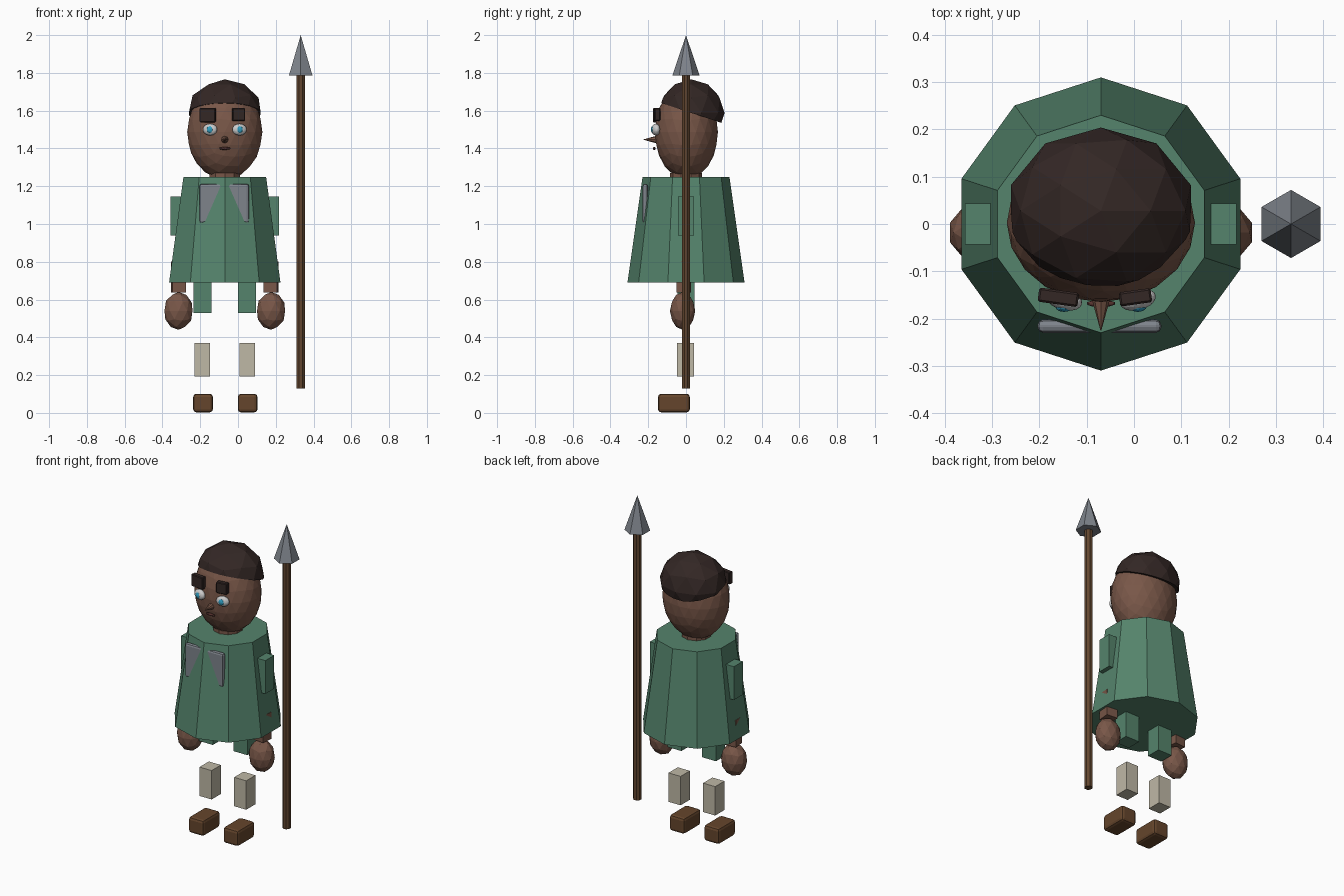
import bpy, bmesh
from math import radians, pi
from mathutils import Matrix, Vector

if "Cube" in bpy.data.objects:
    bpy.data.objects.remove(bpy.data.objects["Cube"])

CX = -0.07  # body centre line


def mat(name, r, g, b):
    m = bpy.data.materials.new(name)
    m.diffuse_color = (r, g, b, 1)
    m.use_nodes = True
    m.node_tree.nodes["Principled BSDF"].inputs["Base Color"].default_value = m.diffuse_color
    return m


SKIN = mat("skin", 0.19, 0.095, 0.065)
HAIR = mat("hair", 0.033, 0.02, 0.018)
GREEN = mat("green_cloth", 0.09, 0.23, 0.15)
BEIGE = mat("beige_cloth", 0.52, 0.48, 0.38)
LEATHER = mat("leather", 0.13, 0.06, 0.025)
WOOD = mat("wood", 0.12, 0.06, 0.028)
STEEL = mat("steel", 0.21, 0.23, 0.26)
WHITE = mat("eye_white", 0.8, 0.8, 0.8)
BLUE = mat("iris_blue", 0.03, 0.35, 0.55)
LIP = mat("lip", 0.1, 0.035, 0.03)


def finish(name, bm, material, loc=(0, 0, 0), rot=(0, 0, 0), bevel=0, segments=2):
    bmesh.ops.recalc_face_normals(bm, faces=bm.faces)
    me = bpy.data.meshes.new(name)
    bm.to_mesh(me)
    bm.free()
    ob = bpy.data.objects.new(name, me)
    ob.location = loc
    ob.rotation_euler = [radians(a) for a in rot]
    me.materials.append(material)
    bpy.context.collection.objects.link(ob)
    if bevel:
        mod = ob.modifiers.new("bevel", "BEVEL")
        mod.width, mod.segments = bevel, segments
    return ob


def box(name, loc, size, material, **kw):
    bm = bmesh.new()
    bmesh.ops.create_cube(bm, size=1, matrix=Matrix.Diagonal((*size, 1)))
    return finish(name, bm, material, loc, **kw)


def ball(name, loc, radii, sub, material, rot=(0, 0, 0)):
    bm = bmesh.new()
    bmesh.ops.create_icosphere(bm, subdivisions=sub, radius=1)
    bmesh.ops.scale(bm, vec=radii, verts=bm.verts)
    return finish(name, bm, material, loc, rot)


def cone(name, loc, sides, r1, r2, depth, material, rot=(0, 0, 0)):
    bm = bmesh.new()
    bmesh.ops.create_cone(bm, cap_ends=True, segments=sides, radius1=r1, radius2=r2, depth=depth)
    return finish(name, bm, material, loc, rot)


# Tunic, neck and chest plate (plate corners emerge from the tunic facets)
cone("tunic", (CX, 0, 0.97), 10, 0.31, 0.23, 0.56, GREEN)
cone("neck", (CX, 0, 1.25), 10, 0.085, 0.085, 0.04, SKIN)
box("chest_plate", (-0.073, -0.216, 1.108), (0.262, 0.028, 0.208), STEEL, bevel=0.012)

# Head
ball("head", (CX, 0.002, 1.487), (0.199, 0.167, 0.25), 3, SKIN)

# Hair: faceted cap cut along a plane that drops towards the back
bm = bmesh.new()
bmesh.ops.create_icosphere(bm, subdivisions=2, radius=1)
bmesh.ops.scale(bm, vec=(0.2, 0.176, 0.178), verts=bm.verts)
bmesh.ops.bisect_plane(bm, geom=bm.verts[:] + bm.edges[:] + bm.faces[:],
                       plane_co=Vector((0, 0, 0.0)), plane_no=Vector((0, 0.33, 1)),
                       clear_inner=True)
bmesh.ops.holes_fill(bm, edges=[e for e in bm.edges if e.is_boundary])
finish("hair", bm, HAIR, (CX, 0.028, 1.588))

# Face
for side, s in (("left", -1), ("right", 1)):
    x = CX + s * 0.078
    ball(f"eye_{side}", (x, -0.16, 1.5), (0.039, 0.022, 0.031), 3, WHITE, (0, 0, s * 14))
    ball(f"iris_{side}", (x, -0.176, 1.5), (0.018, 0.01, 0.019), 2, BLUE)
box("eyebrow_left", (-0.16, -0.155, 1.576), (0.085, 0.03, 0.075), HAIR, rot=(0, 0, -8), bevel=0.004, segments=1)
box("eyebrow_right", (0.003, -0.155, 1.58), (0.068, 0.03, 0.068), HAIR, rot=(0, 0, 8), bevel=0.004, segments=1)
cone("nose", (CX, -0.187, 1.447), 8, 0.022, 0.001, 0.076, SKIN, (90, 0, 0))
ball("mouth", (CX, -0.168, 1.4), (0.031, 0.008, 0.008), 2, LIP)

# Arms and legs
for side, s in (("left", -1), ("right", 1)):
    ax = CX + s * 0.245
    box(f"upper_arm_{side}", (CX + s * 0.242, 0, 1.042), (0.09, 0.086, 0.205), GREEN)
    box(f"forearm_{side}", (ax, -0.012, 0.72), (0.072, 0.072, 0.165), SKIN, rot=(0, 0, -s * 5))
    ball(f"hand_{side}", (ax, -0.018, 0.54), (0.078, 0.067, 0.1), 2, SKIN)
    lx = CX + s * 0.118
    box(f"thigh_{side}", (lx, 0, 0.645), (0.096, 0.09, 0.23), GREEN)
    box(f"shin_{side}", (lx, -0.002, 0.282), (0.082, 0.09, 0.178), BEIGE)
    box(f"shoe_{side}", (lx + 0.003, -0.064, 0.052), (0.104, 0.168, 0.098), LEATHER, bevel=0.016)

# Spear
cone("spear_shaft", (0.332, 0, 0.96), 8, 0.024, 0.024, 1.66, WOOD, (0, 0, 22.5))
cone("spear_tip", (0.332, 0, 1.893), 6, 0.072, 0, 0.214, STEEL)
